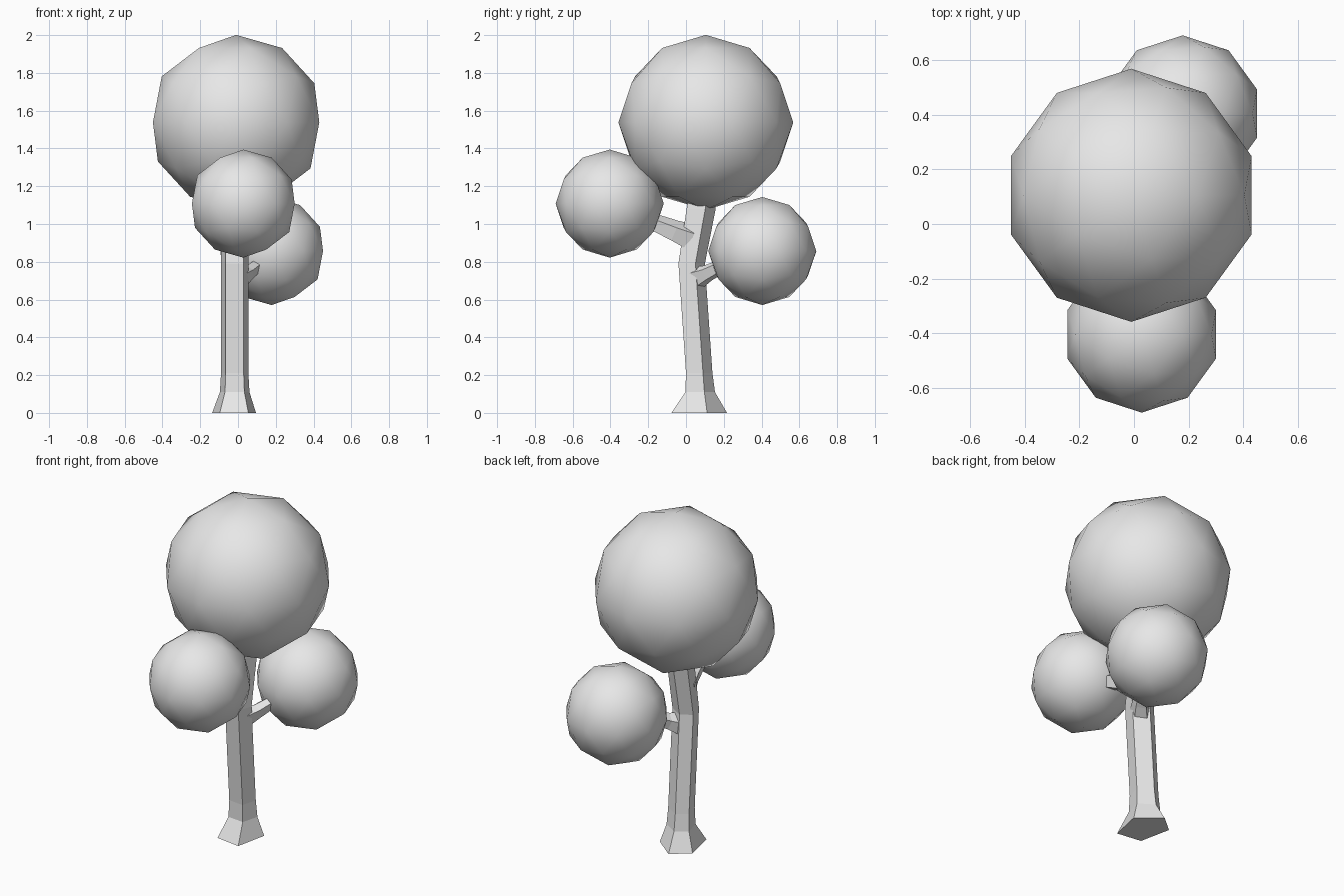
import bpy
import bmesh
from mathutils import Vector

cube = bpy.data.objects.get("Cube")
if cube:
    bpy.data.objects.remove(cube)

grey = bpy.data.materials.new("plain_grey")
grey.use_nodes = True
grey.diffuse_color = (0.8, 0.8, 0.8, 1)
grey.node_tree.nodes["Principled BSDF"].inputs["Base Color"].default_value = (0.8, 0.8, 0.8, 1)

# Uneven five-sided cross-section shared by the trunk and branches
SECTION = [(0.047, -0.07), (0.072, 0.02), (-0.01, 0.07), (-0.073, 0.03), (-0.048, -0.06)]


def loft(name, rings, direction=None):
    """Skin five-sided rings given as (centre, x scale, y scale)."""
    bm = bmesh.new()
    loops = []
    for centre, sx, sy in rings:
        loop = []
        for x, y in SECTION:
            offset = Vector((x * sx, y * sy, 0))
            if direction:
                offset.rotate(Vector(direction).to_track_quat('Z', 'Y'))
            loop.append(bm.verts.new(Vector(centre) + offset))
        loops.append(loop)
    for low, high in zip(loops, loops[1:]):
        for i in range(len(SECTION)):
            j = (i + 1) % len(SECTION)
            bm.faces.new((low[i], low[j], high[j], high[i]))
    bm.faces.new(loops[0][::-1])
    bm.faces.new(loops[-1])
    bmesh.ops.recalc_face_normals(bm, faces=bm.faces)
    mesh = bpy.data.meshes.new(name)
    bm.to_mesh(mesh)
    bm.free()
    mesh.materials.append(grey)
    obj = bpy.data.objects.new(name, mesh)
    bpy.context.collection.objects.link(obj)


def foliage(name, centre, radius):
    bpy.ops.mesh.primitive_ico_sphere_add(subdivisions=2, radius=radius, location=centre)
    obj = bpy.context.object
    obj.name = name
    obj.data.materials.append(grey)
    bpy.ops.object.shade_smooth()


# Trunk with a flared foot and a bend at the branches
loft("trunk", [
    ((-0.02, 0.07, 0), 1.6, 2.1),
    ((-0.017, 0.075, 0.11), 1.08, 1.12),
    ((-0.017, 0.07, 0.21), 1, 1),
    ((-0.017, 0.03, 0.79), 1, 1),
    ((-0.017, 0.08, 1.08), 1, 1.1),
    ((-0.017, 0.1, 1.25), 0.9, 0.9),
])

# Branches running into the two small crowns
loft("front_branch", [
    ((-0.015, 0.03, 0.93), 0.9, 1.0),
    ((0.01, -0.06, 0.965), 0.75, 0.8),
    ((0.025, -0.17, 1.01), 0.6, 0.65),
    ((0.03, -0.32, 1.07), 0.5, 0.5),
], (0.04, -0.4, 0.17))
loft("rear_branch", [
    ((-0.01, 0.04, 0.71), 0.8, 0.9),
    ((0.045, 0.11, 0.74), 0.6, 0.6),
    ((0.09, 0.18, 0.775), 0.5, 0.5),
    ((0.15, 0.32, 0.83), 0.45, 0.45),
], (0.18, 0.35, 0.14))

# Faceted round crowns
foliage("top_crown", (-0.01, 0.105, 1.538), 0.463)
foliage("front_crown", (0.028, -0.404, 1.108), 0.286)
foliage("rear_crown", (0.178, 0.404, 0.857), 0.286)
